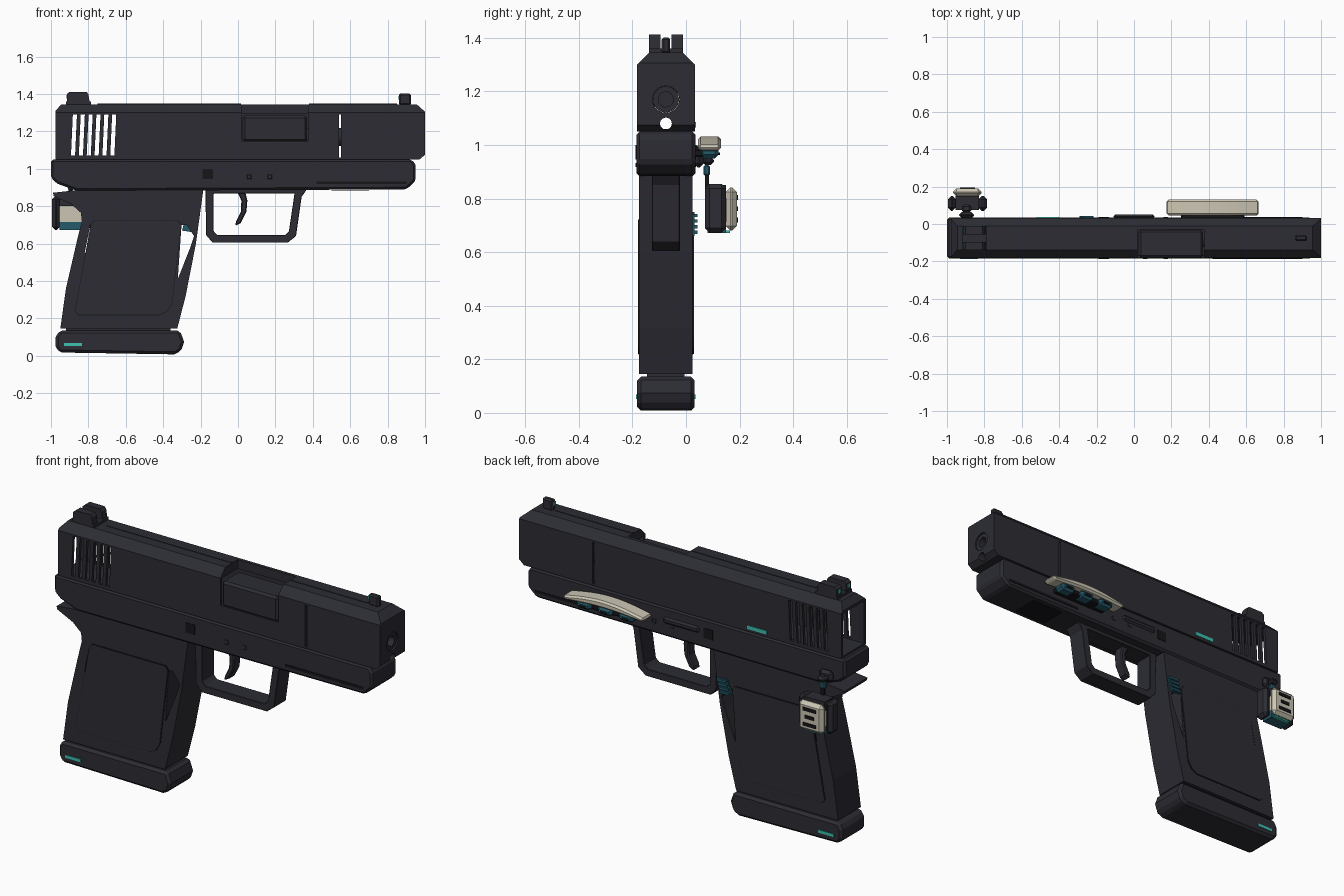
import bpy, bmesh, math
from mathutils import Vector

cube = bpy.data.objects.get("Cube")
if cube:
    bpy.data.objects.remove(cube, do_unlink=True)

CY = -0.075  # body centre plane


def material(name, rgb):
    m = bpy.data.materials.new(name)
    m.use_nodes = True
    m.diffuse_color = (*rgb, 1)
    bsdf = m.node_tree.nodes["Principled BSDF"]
    bsdf.inputs["Base Color"].default_value = (*rgb, 1)
    bsdf.inputs["Roughness"].default_value = 0.6
    return m


DARK = material("charcoal", (0.025, 0.025, 0.034))
BLACK = material("black", (0.008, 0.008, 0.010))
CREAM = material("cream", (0.60, 0.56, 0.45))
TEAL = material("teal", (0.05, 0.52, 0.44))
BLUE = material("deep_blue", (0.018, 0.105, 0.15))


def finish(name, bm, mat, bevel=0.0, segments=1):
    bmesh.ops.recalc_face_normals(bm, faces=bm.faces)
    mesh = bpy.data.meshes.new(name)
    bm.to_mesh(mesh)
    bm.free()
    mesh.materials.append(mat)
    ob = bpy.data.objects.new(name, mesh)
    bpy.context.collection.objects.link(ob)
    if bevel:
        mod = ob.modifiers.new("bevel", 'BEVEL')
        mod.width, mod.segments = bevel, segments
        mod.limit_method, mod.angle_limit = 'ANGLE', math.radians(40)
    return ob


def prism(name, pts, lo, hi, mat=DARK, axis='y', bevel=0.0):
    """Extrude a profile: (x, z) along y, or (y, z) along x."""
    bm = bmesh.new()
    place = (lambda a, b, d: (a, d, b)) if axis == 'y' else (lambda a, b, d: (d, a, b))
    base = bm.faces.new([bm.verts.new(place(a, b, lo)) for a, b in pts])
    out = bmesh.ops.extrude_face_region(bm, geom=[base])
    shift = Vector(place(0, 0, hi - lo))
    bmesh.ops.translate(bm, vec=shift, verts=[v for v in out["geom"] if isinstance(v, bmesh.types.BMVert)])
    return finish(name, bm, mat, bevel)


def box(name, x, y, z, mat=DARK, bevel=0.0):
    return prism(name, [(x[0], z[0]), (x[1], z[0]), (x[1], z[1]), (x[0], z[1])], y[0], y[1], mat, 'y', bevel)


def rod(name, x, r, y, z, mat=DARK, sides=24):
    pts = [(y + r * math.cos(t * math.tau / sides), z + r * math.sin(t * math.tau / sides)) for t in range(sides)]
    return prism(name, pts, x[0], x[1], mat, 'x')


def combine(ob, tool, op='DIFFERENCE'):
    mod = ob.modifiers.new("cut", 'BOOLEAN')
    mod.operation, mod.object, mod.solver = op, tool, 'EXACT'
    bpy.context.view_layer.objects.active = ob
    bpy.ops.object.modifier_apply(modifier=mod.name)
    bpy.data.objects.remove(tool, do_unlink=True)


def sides(half):
    return CY - half, CY + half


# Slide: side outline crossed with a chamfered section, then hollowed
slide = prism("slide", [(-.975, 1.05), (.97, 1.05), (1, 1.075), (1, 1.305), (.955, 1.345),
                        (-.945, 1.345), (-.975, 1.31)], *sides(.15))
section = [(-.108, 1.04), (.108, 1.04), (.108, 1.30), (.063, 1.345), (.063, 1.36),
           (-.063, 1.36), (-.063, 1.345), (-.108, 1.30)]
combine(slide, prism("section", [(CY + a, b) for a, b in section], -1.1, 1.1, axis='x'), 'INTERSECT')
combine(slide, box("cavity", (-1.1, .93), sides(.092), (1.06, 1.295)))
for i in range(6):
    x = -.893 + i * .042
    combine(slide, prism("slot", [(x, 1.07), (x + .022, 1.07), (x + .032, 1.29), (x + .01, 1.29)], *sides(.2)))
combine(slide, box("gap", (.539, .551), sides(.2), (1.06, 1.29)))
combine(slide, box("port", (.02, .375), (-.3, -.03), (1.15, 1.4)))
combine(slide, rod("bore", (.9, 1.1), .05, CY, 1.17))
combine(slide, rod("guide_hole", (.9, 1.1), .022, CY, 1.08))

# Barrel, chamber and top rib
combine(rod("barrel", (.2, .992), .049, CY, 1.17), rod("bore", (.8, 1.1), .028, CY, 1.17))
box("chamber_block", (.025, .37), (-.181, -.032), (1.145, 1.285), bevel=.012)
for x in ((-.75, .015), (.38, .85)):
    box("top_rib", x, sides(.007), (1.343, 1.348))

# Sights
for s in (-1, 1):
    y = sorted((CY + s * .02, CY + s * .063))
    prism("rear_sight_post", [(-.915, 1.34), (-.79, 1.34), (-.80, 1.40), (-.81, 1.412), (-.9, 1.412), (-.915, 1.40)], *y)
    ym = sum(y) / 2
    box("rear_sight_dot", (-.918, -.914), (ym - .01, ym + .01), (1.375, 1.395), TEAL)
box("rear_sight_base", (-.92, -.785), sides(.063), (1.335, 1.36))
box("front_sight", (.86, .925), sides(.016), (1.34, 1.402), bevel=.008)
box("front_sight_dot", (.857, .861), sides(.009), (1.37, 1.39), TEAL)

# Frame
prism("frame", [(-1, 1.05), (-1, .95), (-.965, .92), (-.86, .882), (.90, .89), (.95, .935), (.95, 1.02),
                (.93, 1.05)], *sides(.11), bevel=.012)
for y in ((-.188, -.184), (.034, .038)):
    box("rail_line", (.42, .9), y, (.918, .932), BLACK)
    box("frame_square", (-.19, -.135), y, (.945, 1.0), BLACK)
    for x in (.06, .17):
        box("frame_pin", (x - .012, x + .012), y, (.945, .969), bevel=.004)
box("rail_notch", (.5, .7), sides(.075), (.884, .888), BLACK)
box("slide_lever", (-.11, .11), (.03, .05), (.965, 1.0), bevel=.012)
box("slide_light", (-.52, -.40), (.032, .037), (1.065, 1.085), TEAL)

# Trigger guard and trigger
guard = prism("trigger_guard", [(-.175, .90), (-.17, .645), (-.135, .605), (.265, .605), (.31, .64), (.34, .85),
                                (.375, .90)], *sides(.052), bevel=.008)
combine(guard, prism("opening", [(-.13, .868), (-.13, .665), (-.11, .645), (.25, .645), (.272, .665),
                                 (.302, .868)], *sides(.2)))
prism("trigger", [(-.01, .89), (.035, .89), (.05, .83), (.045, .77), (.015, .71), (-.015, .695), (-.01, .72),
                  (.015, .77), (.018, .83)], *sides(.03), bevel=.006)

# Grip with beavertail and see-through slits beside the panels
grip = prism("grip", [(-.99, .872), (-.985, .855), (-.89, .81), (-.84, .765), (-.835, .72), (-.86, .62), (-.92, .36),
                      (-.95, .145), (-.325, .145), (-.28, .32), (-.225, .60), (-.185, .89), (-.83, .89)],
             *sides(.1))
combine(grip, prism("rear_slit", [(-.82, .55), (-.79, .70), (-.783, .70), (-.812, .55)], *sides(.2)))
combine(grip, prism("front_slit", [(-.322, .41), (-.302, .70), (-.275, .70), (-.235, .64), (-.255, .58)], *sides(.2)))
panel = [(-.87, .24), (-.85, .22), (-.42, .22), (-.38, .24), (-.355, .28), (-.305, .70), (-.32, .72), (-.77, .72),
         (-.785, .70)]
mid = Vector((-.58, .47))
for y in (sides(.1)[0], sides(.1)[1]):
    prism("panel_outline", [mid + (Vector(p) - mid) * 1.012 for p in panel], y - .002, y + .002, BLACK)
    prism("grip_panel", panel, y - .005, y + .005)
prism("magazine_release", [(-.30, .67), (-.235, .66), (-.21, .74), (-.275, .75)], .02, .032, BLUE)
for i in range(4):
    z = .668 + i * .021
    box("release_ridge", (-.292 + i * .006, -.235 + i * .006), (.03, .042), (z, z + .012), BLUE)

# Base plate
prism("base_plate", [(-.975, .05), (-.955, .018), (-.34, .008), (-.305, .025), (-.288, .075), (-.31, .135),
                     (-.955, .135), (-.975, .10)], *sides(.107), bevel=.014)
box("magazine_neck", (-.92, -.36), sides(.07), (.12, .16))
for y in ((-.186, -.181), (.031, .036)):
    box("base_light", (-.93, -.835), y, (.052, .068), TEAL)

# Side arch: a shallow cream bow over blue lamps
N = 12
top = [(.17 + .5 * i / N, 1.0 + .032 * math.sin(math.pi * i / N)) for i in range(N + 1)]
low = [(x + (.42 - x) * .05, z - .022 - .018 * math.sin(math.pi * i / N)) for i, (x, z) in enumerate(top)]
prism("side_arch", top + low[::-1], .045, .13, CREAM, bevel=.01)
box("arch_mount", (.25, .59), (.03, .10), (.955, .985), BLACK, .006)
for x in (.29, .42, .55):
    box("arch_lamp", (x - .045, x + .045), (.05, .122), (.95, .992), BLUE, .014)
    box("arch_lamp_strip", (x - .02, x + .02), (.12, .126), (.962, .972), BLACK)

# Hanging charm at the rear: clip, link and box
box("charm_clip", (-.935, -.855), (.03, .065), (.915, .975), bevel=.015)
box("charm_clip_eye", (-.92, -.87), (.06, .105), (.925, .955), bevel=.012)
box("charm_link", (-.91, -.88), (.065, .09), (.885, .925), BLUE, .006)
box("charm_hook", (-.905, -.885), (.07, .085), (.84, .89), BLACK)
for x in ((-.995, -.952), (-.832, -.785)):
    box("charm_side", x, (.07, .15), (.672, .855), DARK, .018)
box("charm_body", (-.955, -.83), (.085, .155), (.715, .80), CREAM)
box("charm_top", (-.955, -.83), (.075, .15), (.80, .85), DARK)
box("charm_base", (-.955, -.83), (.08, .15), (.672, .716), BLUE)
box("charm_face", (-.967, -.815), (.148, .19), (.68, .842), CREAM, .018)
for z, dx in ((.72, 0), (.762, .012), (.804, 0)):
    box("charm_slot", (-.93 + dx, -.85 - dx), (.188, .195), (z - .009, z + .009), BLACK)
box("charm_glow", (-.94, -.84), (.15, .165), (.672, .68), TEAL)
